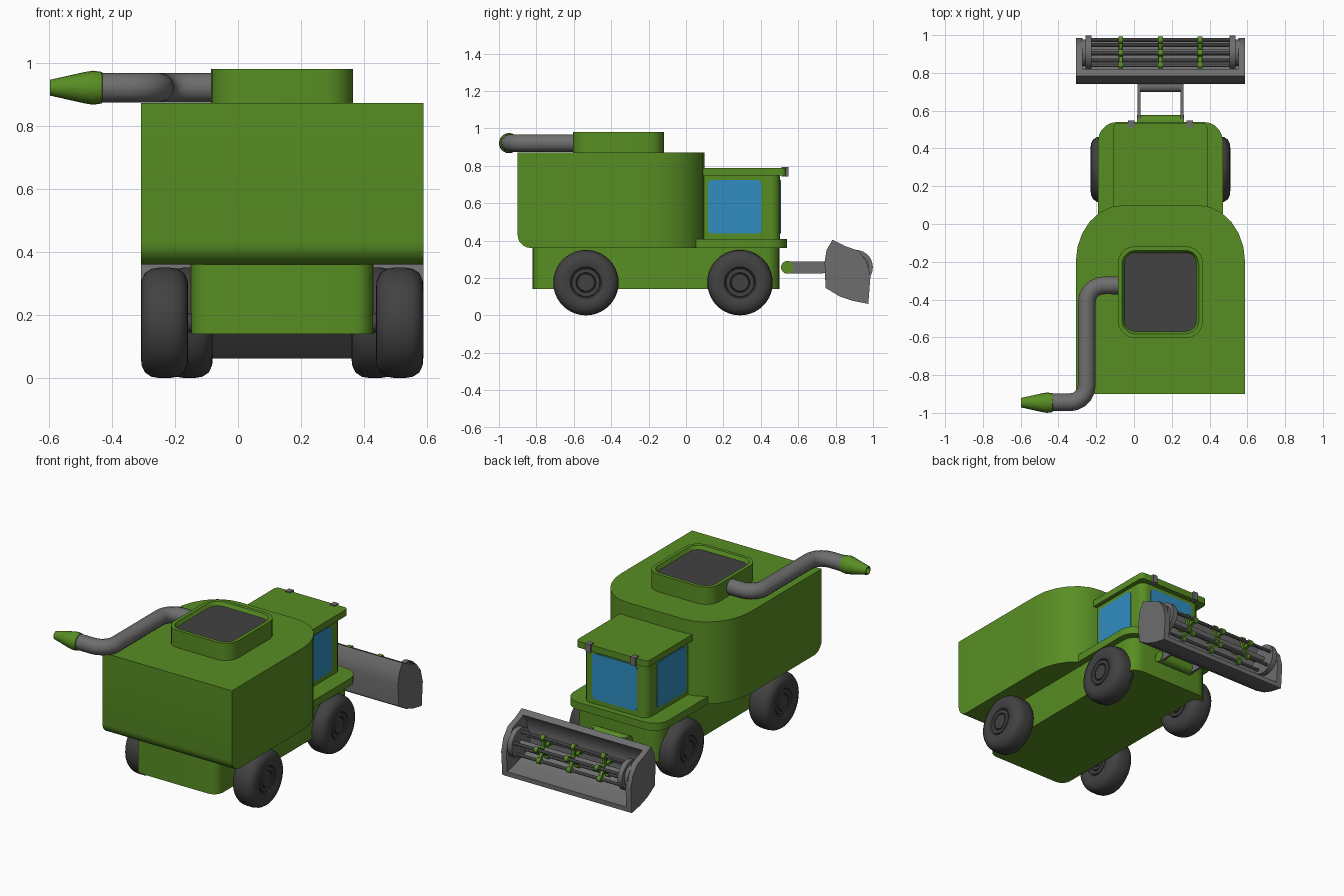
import bpy, bmesh, math
from mathutils import Vector

if "Cube" in bpy.data.objects:
    bpy.data.objects.remove(bpy.data.objects["Cube"])

CX = 0.14  # centre line of the vehicle (the spout makes the overall box wider)


def material(name, rgb):
    m = bpy.data.materials.new(name)
    m.diffuse_color = (*rgb, 1)
    m.use_nodes = True
    m.node_tree.nodes["Principled BSDF"].inputs["Base Color"].default_value = m.diffuse_color
    return m


GREEN = material("green paint", (0.098, 0.27, 0.017))
BLUE = material("blue glass", (0.029, 0.27, 0.54))
GREY = material("grey metal", (0.155, 0.155, 0.155))
DARK = material("dark rubber", (0.054, 0.054, 0.054))


def finish(name, bm, mat):
    bmesh.ops.recalc_face_normals(bm, faces=bm.faces)
    me = bpy.data.meshes.new(name)
    bm.to_mesh(me)
    bm.free()
    me.materials.append(mat)
    ob = bpy.data.objects.new(name, me)
    bpy.context.collection.objects.link(ob)
    return ob


def loft(name, loops, mat, closed=False):
    """Skin a stack of equal 3D loops; cap the ends."""
    bm = bmesh.new()
    rows = [[bm.verts.new(p) for p in lp] for lp in loops]
    n = len(rows[0])
    for a, b in zip(rows, rows[1:]):
        for i in range(n):
            bm.faces.new((a[i], a[(i + 1) % n], b[(i + 1) % n], b[i]))
    bm.faces.new(rows[0])
    bm.faces.new(rows[-1])
    return finish(name, bm, mat)


def rrect(u0, u1, v0, v1, lo, hi, seg=5):
    """Rectangle with corner radii lo (v0 side) and hi (v1 side); radius may be (ru, rv)."""
    pts = []
    for k, (su, sv) in enumerate(((1, 1), (-1, 1), (-1, -1), (1, -1))):
        r = hi if sv > 0 else lo
        ru, rv = r if isinstance(r, tuple) else (r, r)
        cu = u1 - ru if su > 0 else u0 + ru
        cv = v1 - rv if sv > 0 else v0 + rv
        if ru == 0:
            pts.append((cu, cv))
            continue
        for i in range(seg + 1):
            a = math.pi / 2 * (k + i / seg)
            pts.append((cu + ru * math.cos(a), cv + rv * math.sin(a)))
    return pts


def slab(name, half, y0, y1, z0, z1, lo, hi, mat, seg=5):
    shape = rrect(CX - half, CX + half, y0, y1, lo, hi, seg)
    return loft(name, [[(x, y, z) for x, y in shape] for z in (z0, z1)], mat)


def extrude_x(name, profile, x0, x1, mat):
    return loft(name, [[(x, y, z) for y, z in profile] for x in (x0, x1)], mat)


def lathe_x(name, profile, y, z, mat, seg=32):
    """Revolve (x, radius) points about an axis parallel to x."""
    loops = [[(x, y + r * math.cos(2 * math.pi * i / seg), z + r * math.sin(2 * math.pi * i / seg))
              for i in range(seg)] for x, r in profile]
    return loft(name, loops, mat)


def rod_x(name, x0, x1, y, z, r, mat, seg=16):
    return lathe_x(name, [(x0, r), (x1, r)], y, z, mat, seg)


# Grain tank: straight back, curved front, rounded lower rear edge
tank = slab("grain_tank", 0.448, -0.9, 0.1, 0.36, 0.872, 0, (0.25, 0.30), GREEN, 6)
bm = bmesh.new()
bm.from_mesh(tank.data)
rear = [e for e in bm.edges if all(v.co.y < -0.89 and v.co.z < 0.37 for v in e.verts)]
bmesh.ops.bevel(bm, geom=rear, offset=0.07, segments=5, profile=0.5, affect='EDGES')
bm.to_mesh(tank.data)
bm.free()

# Hopper collar with recessed dark grain floor
hopper = []
for inset, z, r in ((0, 0.86, 0.09), (0, 0.98, 0.09), (0.022, 0.98, 0.07), (0.035, 0.955, 0.055)):
    shape = rrect(CX - 0.225 + inset, CX + 0.225 - inset, -0.604 + inset, -0.118 - inset, r, r)
    hopper.append([(x, y, z) for x, y in shape])
loft("hopper_collar", hopper, GREEN)
slab("hopper_floor", 0.189, -0.568, -0.154, 0.953, 0.959, 0.055, 0.055, DARK)

# Chassis, platform, cab and roof
slab("rear_chassis", 0.288, -0.82, 0.06, 0.14, 0.37, 0.06, 0, GREEN)
slab("front_chassis", 0.29, 0.05, 0.5, 0.14, 0.37, 0, 0.08, GREEN)
slab("cab_platform", 0.33, 0.05, 0.54, 0.36, 0.407, 0, 0.1, GREEN)
slab("cab", 0.222, 0.05, 0.503, 0.40, 0.75, 0, 0.05, GREEN)
slab("cab_roof", 0.248, 0.083, 0.535, 0.747, 0.787, 0, 0.025, GREEN)

# Windows
pane = rrect(0.117, 0.404, 0.437, 0.724, 0.025, 0.025)
for side, s in (("left", -1), ("right", 1)):
    extrude_x(side + "_window", pane, CX + s * 0.219, CX + s * 0.226, BLUE)
    # Roof lamps
    slab_x = CX + s * 0.155
    extrude_x(side + "_roof_lamp", [(0.51, 0.742), (0.548, 0.742), (0.548, 0.793), (0.51, 0.793)],
              slab_x - 0.017, slab_x + 0.017, GREY)
front = rrect(CX - 0.155, CX + 0.155, 0.437, 0.724, 0.025, 0.025)
loft("front_window", [[(x, y, z) for x, z in front] for y in (0.499, 0.507)], BLUE)

# Wheels with stepped hubs, and axles
half = [(0.066, 0.002), (0.066, 0.045), (0.058, 0.048), (0.058, 0.051), (0.066, 0.054), (0.066, 0.074),
        (0.058, 0.077), (0.067, 0.084), (0.075, 0.11), (0.073, 0.135), (0.062, 0.158),
        (0.042, 0.171), (0.018, 0.175)]
tyre = half + [(-x, r) for x, r in reversed(half)]
for place, y, off in (("rear", -0.535, 0.373), ("front", 0.289, 0.295)):
    for side, s in (("left", -1), ("right", 1)):
        lathe_x(f"{place}_{side}_wheel", [(CX + s * off + x, r) for x, r in tyre], y, 0.175, DARK, 40)
    rod_x(place + "_axle", CX - off, CX + off, y, 0.175, 0.03, DARK)

# Unloading pipe: right-angle bends made from arcs
R = 0.09
path = [(-0.06, -0.325)]
path += [(-0.25 + R - R * math.sin(a), -0.325 - R + R * math.cos(a))
         for a in [math.pi / 2 * i / 5 for i in range(6)]]
path += [(-0.25 - R + R * math.cos(a), -0.944 + R - R * math.sin(a))
         for a in [math.pi / 2 * i / 5 for i in range(6)]]
path += [(-0.44, -0.944)]
cu = bpy.data.curves.new("unloading_pipe", 'CURVE')
cu.dimensions = '3D'
cu.bevel_depth = 0.047
cu.bevel_resolution = 4
cu.use_fill_caps = True
sp = cu.splines.new('POLY')
sp.points.add(len(path) - 1)
for p, (x, y) in zip(sp.points, path):
    p.co = (x, y, 0.921, 1)
cu.materials.append(GREY)
pipe = bpy.data.objects.new("unloading_pipe", cu)
bpy.context.collection.objects.link(pipe)
bpy.context.view_layer.objects.active = pipe
pipe.select_set(True)
bpy.ops.object.convert(target='MESH')

# Pipe nozzle with a shallow mouth
lathe_x("pipe_nozzle", [(-0.43, 0.046), (-0.432, 0.05), (-0.46, 0.054), (-0.49, 0.049), (-0.597, 0.025),
                        (-0.597, 0.018), (-0.575, 0.018)], -0.946, 0.921, GREEN, 20)

# Header: end plates and an open trough
back = [(0.975, 0.061), (0.89, 0.078), (0.82, 0.102), (0.746, 0.147), (0.741, 0.286), (0.752, 0.35), (0.783, 0.404)]
plate = back + [(0.85, 0.371), (0.92, 0.346), (0.965, 0.29), (0.986, 0.21)]
trough = back + [(0.82, 0.385), (0.785, 0.335), (0.775, 0.28), (0.78, 0.17), (0.835, 0.13), (0.9, 0.108), (0.976, 0.09)]
for side, s in (("left", -1), ("right", 1)):
    extrude_x(side + "_header_plate", plate, CX + s * 0.412, CX + s * 0.448, GREY)
extrude_x("header_trough", trough, CX - 0.43, CX + 0.43, GREY)

# Reel: shaft, end discs, five bars and three green spiders
RY, RZ, RR = 0.907, 0.258, 0.07
rod_x("reel_shaft", CX - 0.42, CX + 0.42, RY, RZ, 0.016, GREY)
for side, s in (("left", -1), ("right", 1)):
    rod_x(side + "_reel_disc", CX + s * 0.365, CX + s * 0.397, RY, RZ, 0.092, GREY, 28)
    rod_x(side + "_reel_boss", CX + s * 0.39, CX + s * 0.42, RY, RZ, 0.07, GREY, 24)
for k in range(5):
    a = math.radians(90 + 72 * k)
    d = Vector((0, math.cos(a), math.sin(a)))
    n = Vector((0, -math.sin(a), math.cos(a))) * 0.009
    by, bz = RY + d.y * RR, RZ + d.z * RR
    rod_x(f"reel_bar_{k + 1}", CX - 0.37, CX + 0.37, by, bz, 0.01, GREY, 10)
    for j in (-1, 0, 1):
        x = CX + j * 0.21
        rod_x(f"spider_sleeve_{j + 2}_{k + 1}", x - 0.013, x + 0.013, by, bz, 0.018, GREEN, 12)
        c = Vector((0, RY, RZ))
        quad = [c - n, c + d * RR - n, c + d * RR + n, c + n]
        extrude_x(f"spider_arm_{j + 2}_{k + 1}", [(p.y, p.z) for p in quad], x - 0.009, x + 0.009, GREEN)
for j in (-1, 0, 1):
    rod_x(f"spider_hub_{j + 2}", CX + j * 0.21 - 0.013, CX + j * 0.21 + 0.013, RY, RZ, 0.025, GREEN)

# Lift arms with cross tubes
for side, s in (("left", -1), ("right", 1)):
    arm = rrect(0.515, 0.76, 0.225, 0.289, 0.03, 0.03)
    extrude_x(side + "_lift_arm", arm, CX + s * 0.106, CX + s * 0.121, GREY)
rod_x("lift_pivot_tube", CX - 0.125, CX + 0.125, 0.542, 0.257, 0.034, GREEN, 20)
rod_x("header_cross_tube", CX - 0.11, CX + 0.11, 0.728, 0.257, 0.03, GREY, 20)

# Smooth shading with sharp edges kept
bpy.ops.object.select_all(action='SELECT')
bpy.context.view_layer.objects.active = tank
bpy.ops.object.shade_smooth_by_angle(angle=math.radians(35))
